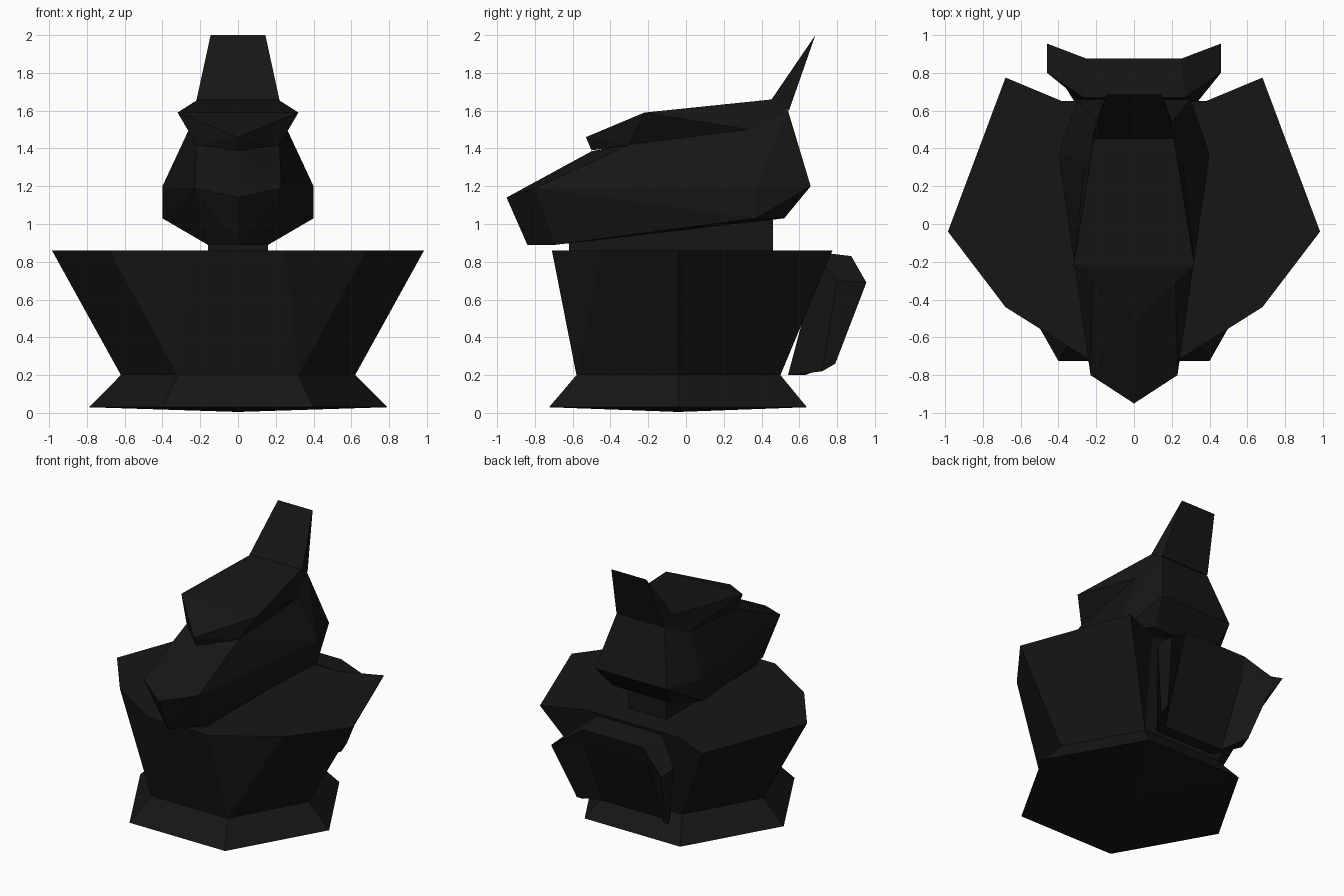
import bpy, bmesh

if "Cube" in bpy.data.objects:
    bpy.data.objects.remove(bpy.data.objects["Cube"])

dark = bpy.data.materials.new("dark_coat")
dark.diffuse_color = (0.008, 0.008, 0.008, 1)
dark.use_nodes = True
dark.node_tree.nodes["Principled BSDF"].inputs["Base Color"].default_value = dark.diffuse_color


def finish(name, bm):
    bmesh.ops.recalc_face_normals(bm, faces=bm.faces[:])
    mesh = bpy.data.meshes.new(name)
    bm.to_mesh(mesh)
    bm.free()
    mesh.materials.append(dark)
    obj = bpy.data.objects.new(name, mesh)
    bpy.context.collection.objects.link(obj)
    return obj


def mirror_ring(half):
    """Closed ring from one half, listed from front to back."""
    return half + [(-x, y, z) for x, y, z in reversed(half)]


def loft(name, halves, tip=None):
    """Bridge mirrored rings; repeated points collapse into triangles."""
    bm = bmesh.new()
    rings = [[bm.verts.new(p) for p in mirror_ring(h)] for h in halves]
    n = len(rings[0])
    for a, b in zip(rings, rings[1:]):
        for i in range(n):
            j = (i + 1) % n
            bm.faces.new((a[i], a[j], b[j], b[i]))
    bm.faces.new(rings[-1])
    if tip:
        t = bm.verts.new(tip)
        for i in range(n):
            bm.faces.new((t, rings[0][i], rings[0][(i + 1) % n]))
    else:
        bm.faces.new(rings[0])
    bmesh.ops.remove_doubles(bm, verts=bm.verts[:], dist=0.001)
    return finish(name, bm)


def hull(name, half):
    """Faceted convex block from points mirrored across x."""
    bm = bmesh.new()
    for p in set(half + [(-x if x else 0, y, z) for x, y, z in half]):
        bm.verts.new(p)
    out = bmesh.ops.convex_hull(bm, input=bm.verts[:])
    junk = set(out["geom_interior"]) | set(out["geom_unused"])
    bmesh.ops.delete(bm, geom=[v for v in junk if isinstance(v, bmesh.types.BMVert)],
                     context='VERTS')
    return finish(name, bm)


def hex_half(front, side, back, w, z):
    return [(w, front, z), (w, front, z), (side, -.04, z), (w, back, z), (w, back, z)]


# Torso: flared foot, narrow waist, wide shoulders
loft("torso", [
    hex_half(-.725, .79, .64, .40, .03),
    hex_half(-.58, .62, .50, .32, .20),
    [(.25, -.71, .86), (.68, -.44, .86), (.985, -.04, .86), (.68, .775, .86), (.38, .65, .86)],
], tip=(0, -.04, .005))

# Neck block
hull("neck", [(.16, y, z) for y in (-.62, .46) for z in (.8, 1.1)])

# Head with tapering snout and wide cheeks
hull("head", [
    (0, -.95, 1.14), (.23, -.80, 1.19), (.16, -.69, .89), (0, -.84, .89),
    (0, -.50, 1.385), (.22, -.30, 1.42), (.26, .33, 1.50),
    (.40, .37, 1.20), (.40, .37, 1.03), (.30, .66, 1.20), (.25, .52, 1.03), (.20, .54, 1.60),
])

# Brow plate over the head
hull("brow_plate", [
    (0, -.53, 1.46), (0, -.50, 1.39), (.32, -.22, 1.59), (.22, -.30, 1.42),
    (.26, .33, 1.50), (.21, .46, 1.66), (.20, .54, 1.60),
])

# Upright crest
hull("crest", [(.22, .45, 1.655), (.20, .545, 1.60), (.145, .685, 2.0)])

# Back pack with a recessed centre between two side fins
loft("back_pack", [
    [(.25, .54, .20), (.36, .72, .22), (.36, .79, .26), (.25, .63, .20)],
    [(.30, .67, .69), (.46, .80, .70), (.46, .955, .69), (.27, .83, .70)],
    [(.27, .67, .855), (.27, .67, .855), (.25, .875, .83), (.25, .875, .83)],
])
